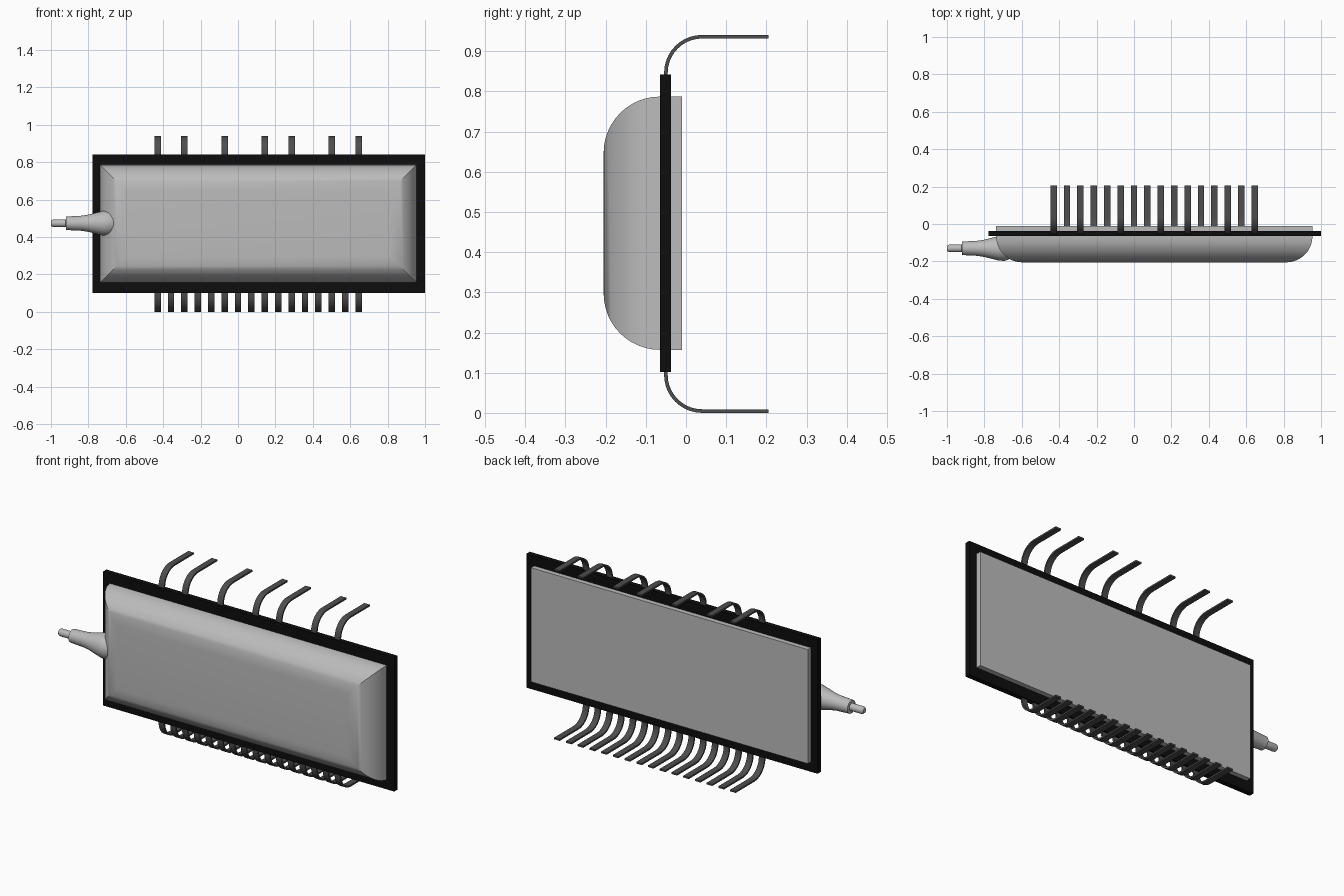
import bpy, bmesh, math
from mathutils import Vector

cube = bpy.data.objects.get("Cube")
if cube:
    bpy.data.objects.remove(cube, do_unlink=True)


def material(name, value):
    m = bpy.data.materials.new(name)
    m.use_nodes = True
    color = (value, value, value, 1)
    m.diffuse_color = color
    m.node_tree.nodes["Principled BSDF"].inputs["Base Color"].default_value = color
    return m


glass = material("grey glass", 0.5)
black = material("black frame", 0.004)
metal = material("dark metal", 0.075)


def finish(name, bm, mat, smooth=True):
    bmesh.ops.recalc_face_normals(bm, faces=bm.faces)
    mesh = bpy.data.meshes.new(name)
    bm.to_mesh(mesh)
    bm.free()
    mesh.materials.append(mat)
    ob = bpy.data.objects.new(name, mesh)
    bpy.context.collection.objects.link(ob)
    if smooth:
        bpy.ops.object.select_all(action='DESELECT')
        ob.select_set(True)
        bpy.context.view_layer.objects.active = ob
        bpy.ops.object.shade_smooth_by_angle(angle=math.radians(30))
    return ob


def loft(name, rings, mat, smooth=True):
    """Skin closed rings of points and cap both ends."""
    bm = bmesh.new()
    loops = [[bm.verts.new(p) for p in ring] for ring in rings]
    for a, b in zip(loops, loops[1:]):
        n = len(a)
        for i in range(n):
            j = (i + 1) % n
            bm.faces.new((a[i], a[j], b[j], b[i]))
    bm.faces.new(loops[0])
    bm.faces.new(loops[-1])
    return finish(name, bm, mat, smooth)


def rectangle(x0, x1, z0, z1, y, inset=0):
    x0, x1, z0, z1 = x0 + inset, x1 - inset, z0 + inset, z1 - inset
    return [(x0, y, z0), (x1, y, z0), (x1, y, z1), (x0, y, z1)]


# Frame plate and back glass
FRAME = (-0.778, 1.0, 0.102, 0.842)
PANE = (-0.737, 0.954, 0.157, 0.787)
FRONT, BACK = -0.065, -0.037
loft("frame_plate", [rectangle(*FRAME, y) for y in (FRONT, BACK)], black, False)
loft("back_glass", [rectangle(*PANE, y) for y in (BACK, -0.01)], glass, False)

# Front cover with mitred quarter-round edges
R, STEPS = 0.14, 12
angles = [math.pi / 2 * i / STEPS for i in range(STEPS + 1)]
loft("front_cover",
     [rectangle(*PANE, FRONT - R * math.sin(a), R * (1 - math.cos(a))) for a in angles],
     glass)

# Sealed evacuation tube on the right side
profile = [(-1.0, 0.012), (-0.994, 0.018), (-0.985, 0.02), (-0.921, 0.02),
           (-0.92, 0.036), (-0.84, 0.04), (-0.80, 0.046), (-0.76, 0.056),
           (-0.72, 0.066), (-0.69, 0.067), (-0.65, 0.052), (-0.61, 0.03)]
turns = [2 * math.pi * i / 32 for i in range(32)]
loft("exhaust_tube",
     [[(x, -0.13 + r * math.cos(t), 0.474 + r * math.sin(t)) for t in turns]
      for x, r in profile], glass)


# Bent connector leads
def lead(name, x, up):
    bend, half, thick = 0.09, 0.017, 0.0045
    path = [(-0.05, -0.02, 1, 0)]
    for i in range(11):
        a = math.pi / 2 * i / 10
        path.append((0.04 - bend * math.cos(a), bend * math.sin(a), math.cos(a), -math.sin(a)))
    path.append((0.205, bend, 0, -1))
    rings = []
    for y, h, ny, nh in path:
        ring = []
        for sx, st in ((-1, -1), (1, -1), (1, 1), (-1, 1)):
            height = h + st * thick * nh
            z = 0.846 + height if up else 0.0945 - height
            ring.append((x + sx * half, y + st * thick * ny, z))
        rings.append(ring)
    loft(name, rings, metal)


PITCH = 1.075 / 15
for i in range(16):
    lead(f"bottom_lead_{i + 1}", -0.43 + PITCH * i, False)
for n, i in enumerate((0, 2, 5, 8, 10, 13, 15)):
    lead(f"top_lead_{n + 1}", -0.43 + PITCH * i, True)
